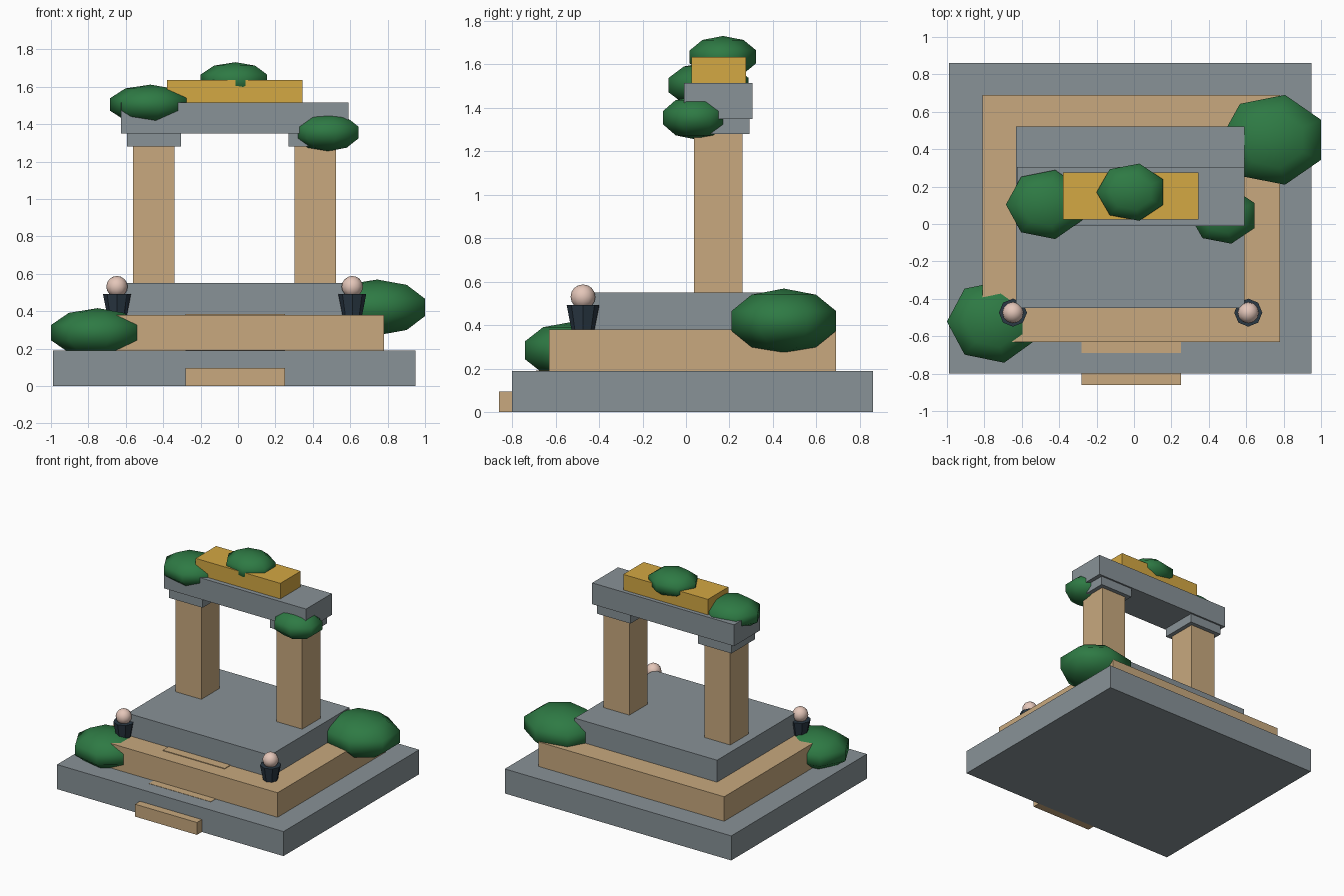
import bpy, bmesh, math

cube = bpy.data.objects.get("Cube")
if cube:
    bpy.data.objects.remove(cube, do_unlink=True)


def make_material(name, rgb):
    def linear(v):
        v /= 255
        return v / 12.92 if v <= 0.04045 else ((v + 0.055) / 1.055) ** 2.4
    color = [linear(v) for v in rgb] + [1.0]
    mat = bpy.data.materials.new(name)
    mat.use_nodes = True
    mat.diffuse_color = color
    shader = next(n for n in mat.node_tree.nodes if n.type == "BSDF_PRINCIPLED")
    shader.inputs["Base Color"].default_value = color
    shader.inputs["Roughness"].default_value = 0.8
    return mat


stone = make_material("grey_stone", (136, 146, 151))
sandstone = make_material("sandstone", (200, 169, 126))
gold = make_material("gold", (212, 168, 67))
leaf = make_material("leaf_green", (46, 122, 68))
dark = make_material("dark_pot", (42, 56, 68))
blush = make_material("pale_pink", (228, 198, 185))


def finish(name, bm, mat, smooth=False):
    bmesh.ops.remove_doubles(bm, verts=bm.verts, dist=1e-5)
    bmesh.ops.recalc_face_normals(bm, faces=bm.faces)
    for face in bm.faces:
        face.smooth = smooth
    mesh = bpy.data.meshes.new(name)
    bm.to_mesh(mesh)
    bm.free()
    mesh.materials.append(mat)
    obj = bpy.data.objects.new(name, mesh)
    bpy.context.collection.objects.link(obj)
    return obj


def box(name, x, y, z, mat):
    """Box from (low, high) ranges on each axis."""
    bm = bmesh.new()
    bmesh.ops.create_cube(bm, size=1)
    for v in bm.verts:
        v.co = [(lo + hi) / 2 + c * (hi - lo) for c, (lo, hi) in zip(v.co, (x, y, z))]
    return finish(name, bm, mat)


def lathe(name, profile, sides, center, scale, mat, smooth):
    """Revolve (radius, height) points; the first corner points to -x."""
    bm = bmesh.new()
    rings = []
    for r, h in profile:
        ring = []
        for i in range(sides):
            a = math.pi + math.tau * i / sides
            p = (r * math.cos(a), r * math.sin(a), h)
            ring.append(bm.verts.new([c + s * q for c, s, q in zip(center, scale, p)]))
        rings.append(ring)
    for low, high in zip(rings, rings[1:]):
        for i in range(sides):
            j = (i + 1) % sides
            bm.faces.new((low[i], low[j], high[j], high[i]))
    return finish(name, bm, mat, smooth)


def ball(name, center, radii, sides, bands, mat):
    angles = [math.pi * (k / bands - 0.5) for k in range(bands + 1)]
    profile = [(math.cos(a), math.sin(a)) for a in angles]
    return lathe(name, profile, sides, center, radii, mat, True)


# Stepped platform
box("base_slab", (-0.99, 0.95), (-0.80, 0.86), (0, 0.19), stone)
box("middle_tier", (-0.81, 0.78), (-0.63, 0.69), (0.19, 0.38), sandstone)
box("upper_tier", (-0.63, 0.59), (-0.45, 0.52), (0.38, 0.55), stone)

# Front steps
for name, front, back, low, high in (
        ("lower_step", -0.86, -0.80, 0, 0.096),
        ("middle_step", -0.69, -0.63, 0.17, 0.192),
        ("upper_step", -0.52, -0.45, 0.36, 0.385)):
    box(name, (-0.28, 0.25), (front, back), (low, high), sandstone)

# Pillars and capitals, mirrored about the gate's centre
mid = -0.018
for side, s in (("left", 1), ("right", -1)):
    cx = mid + s * 0.432
    box(side + "_pillar", (cx - 0.111, cx + 0.111), (0.036, 0.26), (0.55, 1.28), sandstone)
    box(side + "_capital", (cx - 0.144, cx + 0.144), (0.004, 0.292), (1.28, 1.35), stone)

# Lintel and gold crest
box("lintel", (-0.625, 0.59), (-0.01, 0.305), (1.35, 1.515), stone)
box("gold_crest", (-0.38, 0.345), (0.025, 0.275), (1.515, 1.635), gold)

# Bushes
for name, center, radii in (
        ("back_left_bush", (0.744, 0.45, 0.42), (0.299, 0.259, 0.149)),
        ("front_right_bush", (-0.75, -0.522, 0.285), (0.263, 0.237, 0.131)),
        ("lintel_right_bush", (-0.469, 0.104, 1.505), (0.227, 0.199, 0.106)),
        ("lintel_left_bush", (0.48, 0.045, 1.355), (0.192, 0.162, 0.10)),
        ("crest_bush", (-0.013, 0.17, 1.635), (0.197, 0.165, 0.096))):
    ball(name, center, radii, 7, 5, leaf)

# Potted round flowers on the front corners
for side, s in (("left", 1), ("right", -1)):
    x, y = mid + s * 0.629, -0.474
    lathe(side + "_pot", [(0, 0.38), (0.053, 0.38), (0.075, 0.493), (0, 0.493)],
          8, (x, y, 0), (1, 1, 1), dark, False)
    ball(side + "_flower", (x, y, 0.531), (0.057,) * 3, 12, 8, blush)
